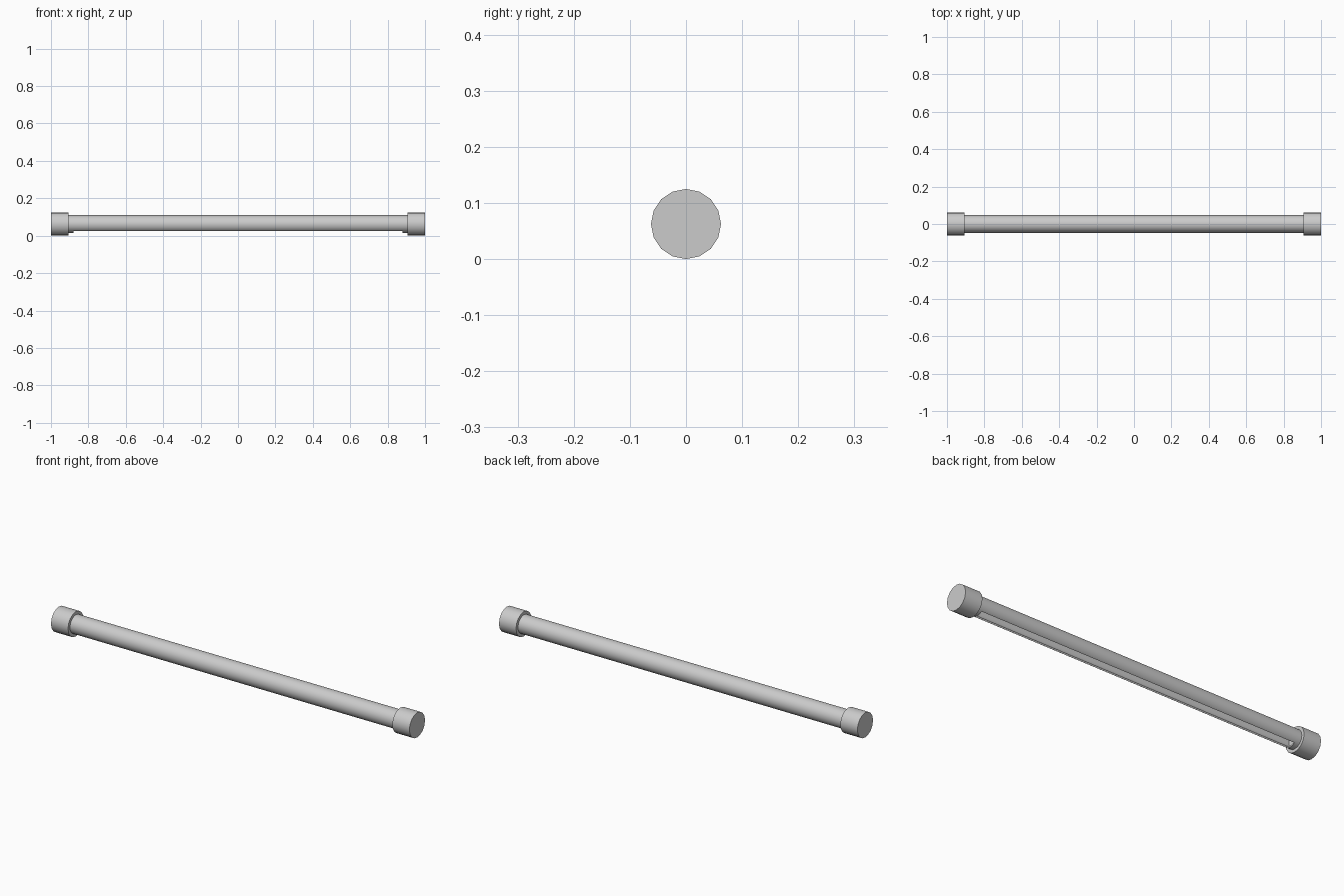
import bpy, math

if "Cube" in bpy.data.objects:
    bpy.data.objects.remove(bpy.data.objects["Cube"])

ZC = 0.0625       # axis height
SIDES = 16
R, R_IN = 0.047, 0.040


def finish(obj, name):
    obj.name = name
    bpy.ops.object.select_all(action='DESELECT')
    obj.select_set(True)
    bpy.context.view_layer.objects.active = obj
    bpy.ops.object.shade_smooth_by_angle(angle=math.radians(35))
    return obj


def rod(name, radius, x0, x1):
    # cylinder along x with a vertex at the top
    bpy.ops.mesh.primitive_cylinder_add(
        vertices=SIDES, radius=radius, depth=x1 - x0,
        location=((x0 + x1) / 2, 0, ZC), rotation=(0, math.pi / 2, 0))
    return finish(bpy.context.object, name)


def cut(obj, cutter):
    cutter.hide_render = True
    mod = obj.modifiers.new("cut", 'BOOLEAN')
    mod.operation, mod.solver, mod.object = 'DIFFERENCE', 'EXACT', cutter
    bpy.context.view_layer.objects.active = obj
    bpy.ops.object.modifier_apply(modifier=mod.name)
    bpy.data.objects.remove(cutter)


# hollow tube with a long slot underneath
tube = rod("tube", R, -0.92, 0.92)
cut(tube, rod("bore_cutter", R_IN, -0.91, 0.91))
bpy.ops.mesh.primitive_cube_add(size=1, location=(0, 0, 0.02))
slot = bpy.context.object
slot.scale = (1.76, 0.054, 0.04)
cut(tube, slot)
finish(tube, "tube")

# end caps
for side, x0, x1 in (("left", -1.0, -0.905), ("right", 0.905, 1.0)):
    rod(side + "_cap", 0.0625, x0, x1)
